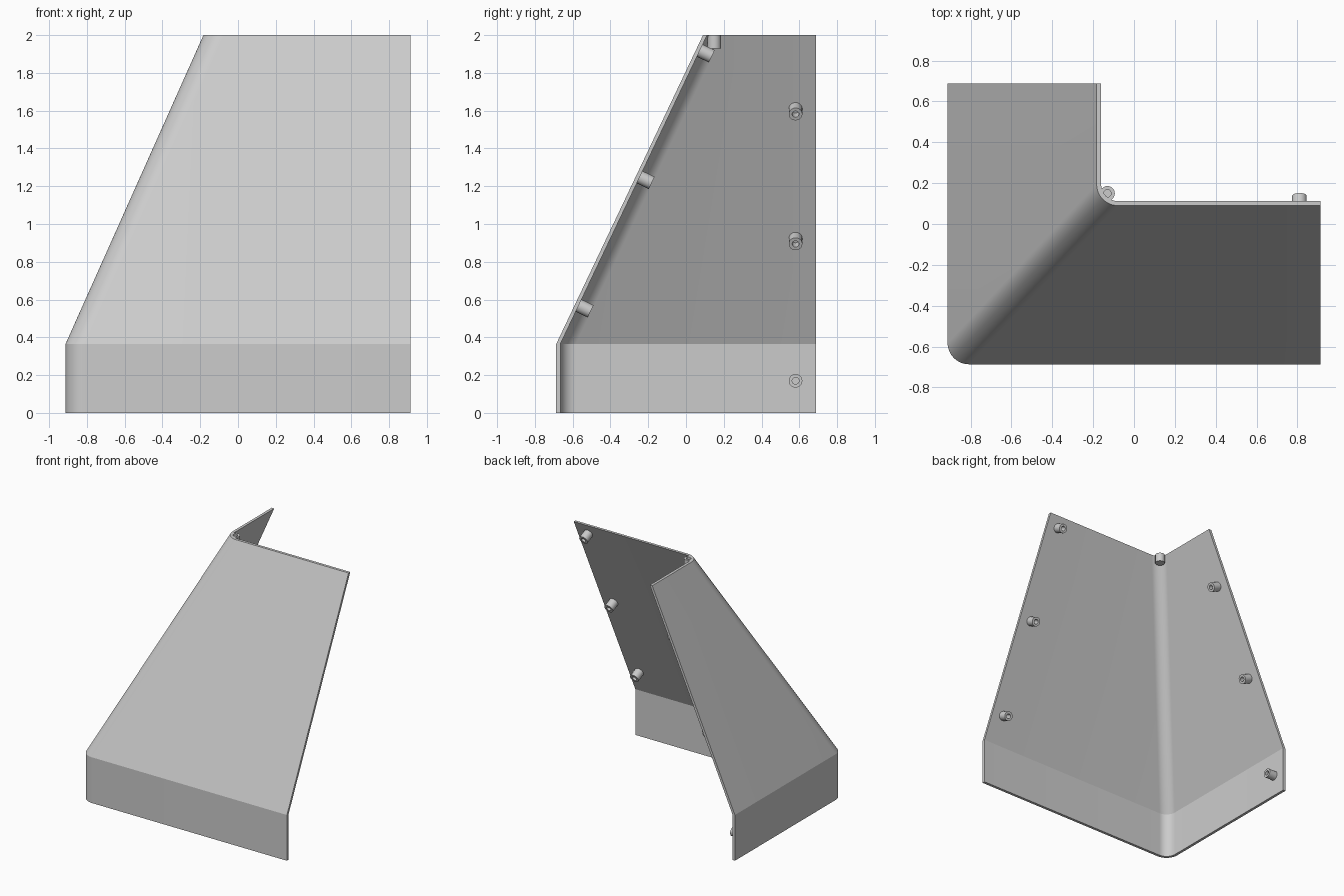
import bpy, bmesh, math
from mathutils import Vector

cube = bpy.data.objects.get("Cube")
if cube:
    bpy.data.objects.remove(cube)

grey = bpy.data.materials.new("plain_grey")
grey.use_nodes = True
colour = (0.6, 0.6, 0.6, 1)
grey.diffuse_color = colour
grey.node_tree.nodes["Principled BSDF"].inputs["Base Color"].default_value = colour

HALF_X, HALF_Y, HEIGHT, BEND = 0.913, 0.687, 2.0, 0.365
LEAN_X, LEAN_Y = 0.73, 0.777       # how far each wall leans inward at the top
WALL, RADIUS, STEPS = 0.022, 0.105, 12


def finish(name, bm, angle):
    bmesh.ops.recalc_face_normals(bm, faces=bm.faces)
    mesh = bpy.data.meshes.new(name)
    bm.to_mesh(mesh)
    bm.free()
    obj = bpy.data.objects.new(name, mesh)
    bpy.context.collection.objects.link(obj)
    mesh.materials.append(grey)
    bpy.ops.object.select_all(action='DESELECT')
    obj.select_set(True)
    bpy.context.view_layer.objects.active = obj
    bpy.ops.object.shade_smooth_by_angle(angle=math.radians(angle))
    return obj


def corner_line(inset, dx, dy):
    """Plan of the two walls with a rounded corner, from the right end to the back end."""
    x, y, r = -HALF_X + dx, -HALF_Y + dy, RADIUS - inset
    cx, cy = x + RADIUS, y + RADIUS
    pts = [(HALF_X, y + inset)]
    for i in range(STEPS + 1):
        a = math.radians(270 - 90 * i / STEPS)
        pts.append((cx + r * math.cos(a), cy + r * math.sin(a)))
    return pts + [(x + inset, HALF_Y)]


# Folded corner shell: closed plan outlines lofted through three heights
bm = bmesh.new()
rings = []
for z, lean in ((0, 0), (BEND, 0), (HEIGHT, 1)):
    dx, dy = LEAN_X * lean, LEAN_Y * lean
    plan = corner_line(0, dx, dy) + corner_line(WALL, dx, dy)[::-1]
    rings.append([bm.verts.new((x, y, z)) for x, y in plan])
n = len(rings[0])
for low, high in zip(rings, rings[1:]):
    for i in range(n):
        j = (i + 1) % n
        bm.faces.new((low[i], low[j], high[j], high[i]))
for ring in (rings[0], rings[-1]):
    for i in range(n // 2 - 1):
        bm.faces.new((ring[i], ring[i + 1], ring[n - 2 - i], ring[n - 1 - i]))
finish("corner_shell", bm, 20)


def add_peg(name, base, axis, length=0.075, outer=0.036, bore=0.018, sides=24):
    """Short round peg with a blind hole in its free end."""
    bm = bmesh.new()
    profile = ((outer, 0), (outer, length), (bore, length), (bore, 0.02))
    loops = [[bm.verts.new((r * math.cos(math.tau * i / sides),
                            r * math.sin(math.tau * i / sides), z))
              for i in range(sides)] for r, z in profile]
    for a, b in zip(loops, loops[1:]):
        for i in range(sides):
            j = (i + 1) % sides
            bm.faces.new((a[i], a[j], b[j], b[i]))
    bm.faces.new(loops[0])
    bm.faces.new(loops[-1])
    peg = finish(name, bm, 30)
    peg.rotation_euler = Vector(axis).to_track_quat('Z', 'Y').to_euler()
    peg.location = base


# Pegs stand square to the inner wall faces, near the free edges
RISE = HEIGHT - BEND
for i, z in enumerate((1.92, 1.25, 0.57)):
    y = -HALF_Y + WALL + LEAN_Y * (z - BEND) / RISE
    add_peg(f"front_peg_{i + 1}", (0.81, y - 0.005, z), (0, RISE, -LEAN_Y))
for i, z in enumerate((1.612, 0.925)):
    x = -HALF_X + WALL + LEAN_X * (z - BEND) / RISE
    add_peg(f"side_peg_{i + 1}", (x - 0.005, 0.58, z), (RISE, 0, -LEAN_X))
add_peg("side_peg_low", (-HALF_X + WALL - 0.005, 0.58, 0.17), (1, 0, 0))

# Upright peg in the top of the corner
add_peg("corner_peg", (-0.13, 0.15, 1.93), (0, 0, 1), length=0.07)
